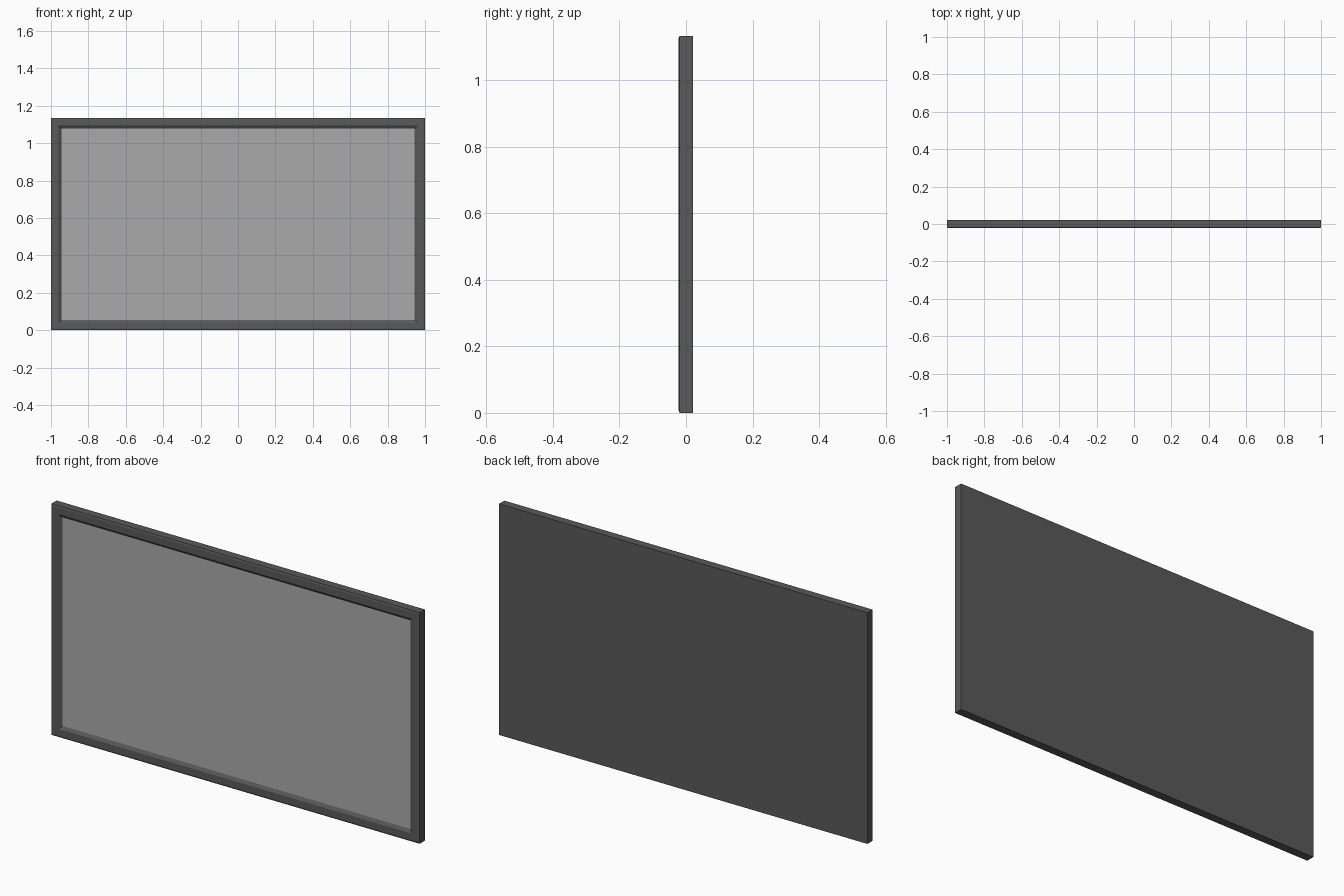
import bpy, bmesh

if "Cube" in bpy.data.objects:
    bpy.data.objects.remove(bpy.data.objects["Cube"])

W, H = 2.0, 1.134


def material(name, v):
    m = bpy.data.materials.new(name)
    m.diffuse_color = (v, v, v, 1)
    m.use_nodes = True
    m.node_tree.nodes["Principled BSDF"].inputs["Base Color"].default_value = m.diffuse_color
    return m


def nested_rings(name, rings, mat, cap_first=False, cap_last=False):
    """Skin rectangles given as (inset from outline, y)."""
    bm = bmesh.new()
    loops = []
    for i, y in rings:
        x = W / 2 - i
        loops.append([bm.verts.new(p) for p in
                      ((-x, y, i), (x, y, i), (x, y, H - i), (-x, y, H - i))])
    for a, b in zip(loops, loops[1:]):
        for k in range(4):
            n = (k + 1) % 4
            bm.faces.new((a[k], a[n], b[n], b[k]))
    if cap_first:
        bm.faces.new(loops[0][::-1])
    if cap_last:
        bm.faces.new(loops[-1])
    me = bpy.data.meshes.new(name)
    bm.to_mesh(me)
    bm.free()
    me.materials.append(mat)
    ob = bpy.data.objects.new(name, me)
    bpy.context.collection.objects.link(ob)
    return ob


# Casing: flat back, sides, shallow outer chamfer, front border, sloped inner lip
nested_rings("casing", [(0, 0.0215), (0, -0.0195), (0.008, -0.022),
                        (0.04, -0.022), (0.055, -0.012)],
             material("dark_grey", 0.1), cap_first=True)

# Recessed screen panel
nested_rings("screen", [(0.055, -0.012)], material("light_grey", 0.4), cap_last=True)
